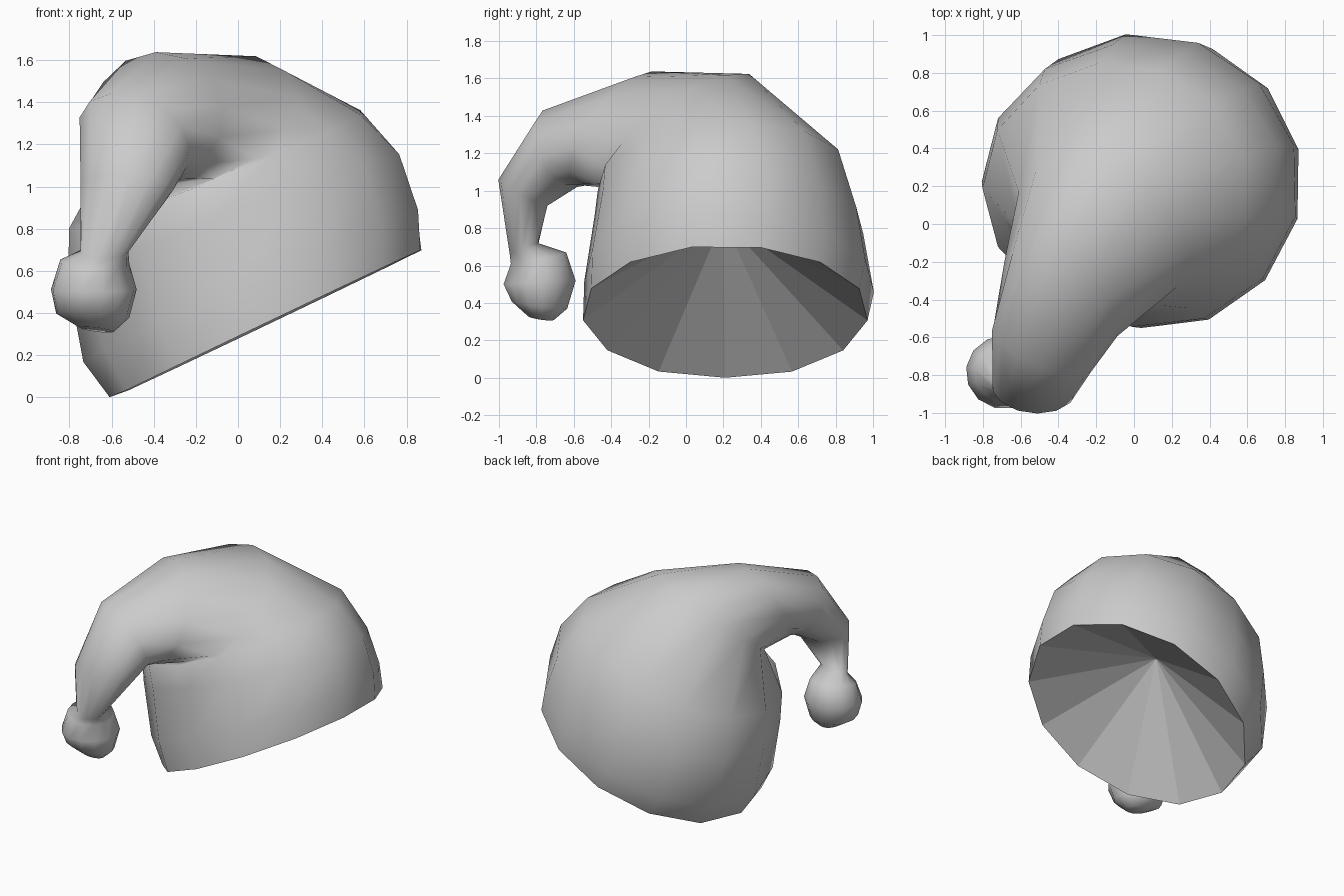
import bpy, bmesh, math
from mathutils import Vector

cube = bpy.data.objects.get("Cube")
if cube:
    bpy.data.objects.remove(cube, do_unlink=True)

grey = bpy.data.materials.new("soft_grey")
grey.use_nodes = True
grey.diffuse_color = (0.6, 0.6, 0.6, 1)
grey.node_tree.nodes["Principled BSDF"].inputs["Base Color"].default_value = (0.6, 0.6, 0.6, 1)

SIDES = 13
START = math.radians(-126)

# Cross-sections from brim to bobble: centre, outer half-axis, sideways half-axis
sections = [
    # brim and dome
    ((.14, .21, .35), (.45, .62, .21), (.60, -.45, .29)),
    ((.07, .23, .53), (.46, .63, .19), (.66, -.46, .31)),
    ((-.01, .23, .85), (.46, .59, .14), (.65, -.42, .27)),
    ((-.10, .19, 1.08), (.41, .54, .20), (.57, -.39, .20)),
    # folded tail
    ((-.17, -.04, 1.32), (.17, .32, .31), (.42, -.26, -.02)),
    ((-.38, -.38, 1.33), (.07, .15, .30), (.30, -.20, -.07)),
    ((-.49, -.66, 1.23), (-.05, -.08, .21), (.26, -.13, -.03)),
    ((-.53, -.87, .99), (-.03, -.13, .07), (.22, -.03, 0)),
    ((-.635, -.865, .69), (0, -.075, -.03), (.115, -.02, 0)),
    # bobble
    ((-.68, -.79, .64), (0, -.15, -.03), (.165, 0, -.01)),
    ((-.685, -.785, .51), (0, -.195, -.01), (.205, 0, 0)),
    ((-.69, -.785, .39), (0, -.15, .02), (.175, 0, -.01)),
    ((-.67, -.775, .32), (0, -.07, .01), (.08, 0, -.01)),
]


def ring(bm, centre, outer, side):
    verts = []
    for i in range(SIDES):
        t = START + i * math.tau / SIDES
        p = Vector(centre) + Vector(outer) * math.cos(t) + Vector(side) * math.sin(t)
        p.z = max(p.z, 0)
        verts.append(bm.verts.new(p))
    return verts


# Smooth lofted skin, closed at the bobble end
bm = bmesh.new()
rings = [ring(bm, *s) for s in sections]
for low, high in zip(rings, rings[1:]):
    for i in range(SIDES):
        j = (i + 1) % SIDES
        bm.faces.new((low[j], low[i], high[i], high[j])).smooth = True
bm.faces.new(rings[-1]).smooth = True

# Faceted hollow underneath
apex = bm.verts.new((-.03, .2, .85))
for i in range(SIDES):
    bm.faces.new((rings[0][i], rings[0][(i + 1) % SIDES], apex))
bmesh.ops.recalc_face_normals(bm, faces=bm.faces)

mesh = bpy.data.meshes.new("folded_cap")
bm.to_mesh(mesh)
bm.free()
mesh.materials.append(grey)
bpy.context.collection.objects.link(bpy.data.objects.new("folded_cap", mesh))
